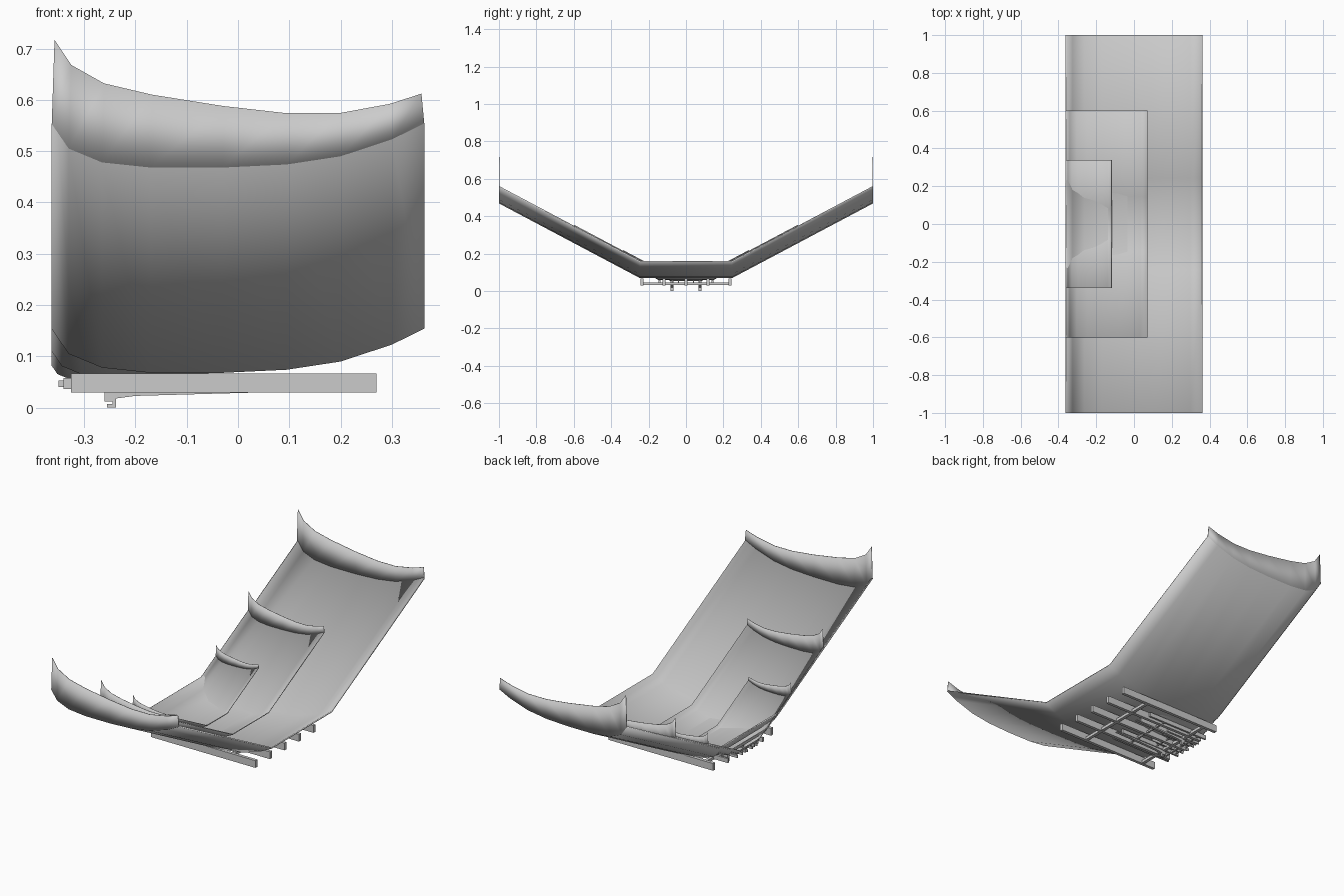
import bpy, math

if "Cube" in bpy.data.objects:
    bpy.data.objects.remove(bpy.data.objects["Cube"])

# Cross-section along x: (x, sheet height, end-lip top height)
PROFILE = [(-0.363, 0.153, 0.717), (-0.33, 0.105, 0.668), (-0.265, 0.078, 0.632),
           (-0.17, 0.068, 0.61), (-0.03, 0.068, 0.588), (0.095, 0.074, 0.574),
           (0.2, 0.09, 0.574), (0.3, 0.123, 0.592), (0.363, 0.154, 0.612)]
RISE = 0.40            # height gained by each wing
LEFT = -0.363          # shared side of the nested sizes


def placed(p, s, dz):
    """Scale a point toward the shared side and lift it."""
    return (LEFT + (p[0] - LEFT) * s, p[1] * s, p[2] * s + dz)


def mesh(name, verts, faces, smooth=None):
    me = bpy.data.meshes.new(name)
    me.from_pydata(verts, [], faces)
    me.update()
    ob = bpy.data.objects.new(name, me)
    bpy.context.collection.objects.link(ob)
    if smooth:
        bpy.context.view_layer.objects.active = ob
        ob.select_set(True)
        bpy.ops.object.shade_smooth_by_angle(angle=math.radians(smooth))
        ob.select_set(False)
    return ob


def grid(name, rows, s, dz, thick, smooth):
    n = len(rows[0])
    verts = [placed(p, s, dz) for r in rows for p in r]
    faces = [(j * n + i, j * n + i + 1, (j + 1) * n + i + 1, (j + 1) * n + i)
             for j in range(len(rows) - 1) for i in range(n - 1)]
    ob = mesh(name, verts, faces, smooth)
    mod = ob.modifiers.new("thickness", 'SOLIDIFY')
    mod.thickness = thick * s
    mod.offset = 1
    return ob


def box(name, x0, x1, y0, y1, z0, z1, s=1, dz=0):
    v = [placed((x, y, z), s, dz) for x in (x0, x1) for y in (y0, y1) for z in (z0, z1)]
    f = [(0, 1, 3, 2), (4, 6, 7, 5), (0, 4, 5, 1), (2, 3, 7, 6), (0, 2, 6, 4), (1, 5, 7, 3)]
    return mesh(name, v, f)


def prism(name, outline, y, w):
    n = len(outline)
    v = [(x, y - w / 2, z) for x, z in outline] + [(x, y + w / 2, z) for x, z in outline]
    f = [tuple(range(n)), tuple(range(2 * n - 1, n - 1, -1))]
    f += [(i, i + n, (i + 1) % n + n, (i + 1) % n) for i in range(n)]
    return mesh(name, v, f)


for size, s, dz in (("large", 1, 0), ("medium", 0.6, 0.018), ("small", 0.338, 0.03)):
    # Trough sheet with two raised wings
    rows = [[(x, y, z + up) for x, z, t in PROFILE]
            for y, up in ((-1, RISE), (-0.245, 0), (0.245, 0), (1, RISE))]
    grid(size + "_trough", rows, s, dz, 0.007, 40)

    # Upright lip at each end
    for side, sy in (("front", -1), ("back", 1)):
        lip = [[(x, sy, z + RISE) for x, z, t in PROFILE],
               [(x * 0.985, sy, t) for x, z, t in PROFILE]]
        grid(f"{size}_{side}_lip", lip, s, dz, 0.003 * sy, 30)

    # Under-frame: five rails and two cross rods
    for i in range(5):
        y = (i - 2) * 0.118
        box(f"{size}_rail_{i + 1}", -0.325, 0.27, y - 0.008, y + 0.008, 0.03, 0.067, s, dz)
    for i, x in enumerate((-0.25, 0.11)):
        box(f"{size}_cross_rod_{i + 1}", x - 0.008, x + 0.008, -0.24, 0.24, 0.031, 0.046, s, dz)

# Hooked clips with a tapering spring arm under the frame
HOOK = [(-0.26, 0.034), (-0.26, 0.012), (-0.245, 0.012), (-0.245, 0.007), (-0.255, 0.007),
        (-0.255, 0), (-0.238, 0), (-0.238, 0.018), (-0.2, 0.023), (0.05, 0.03), (0.05, 0.034)]
for side, y in (("front", -0.075), ("back", 0.075)):
    prism(side + "_clip", HOOK, y, 0.014)
